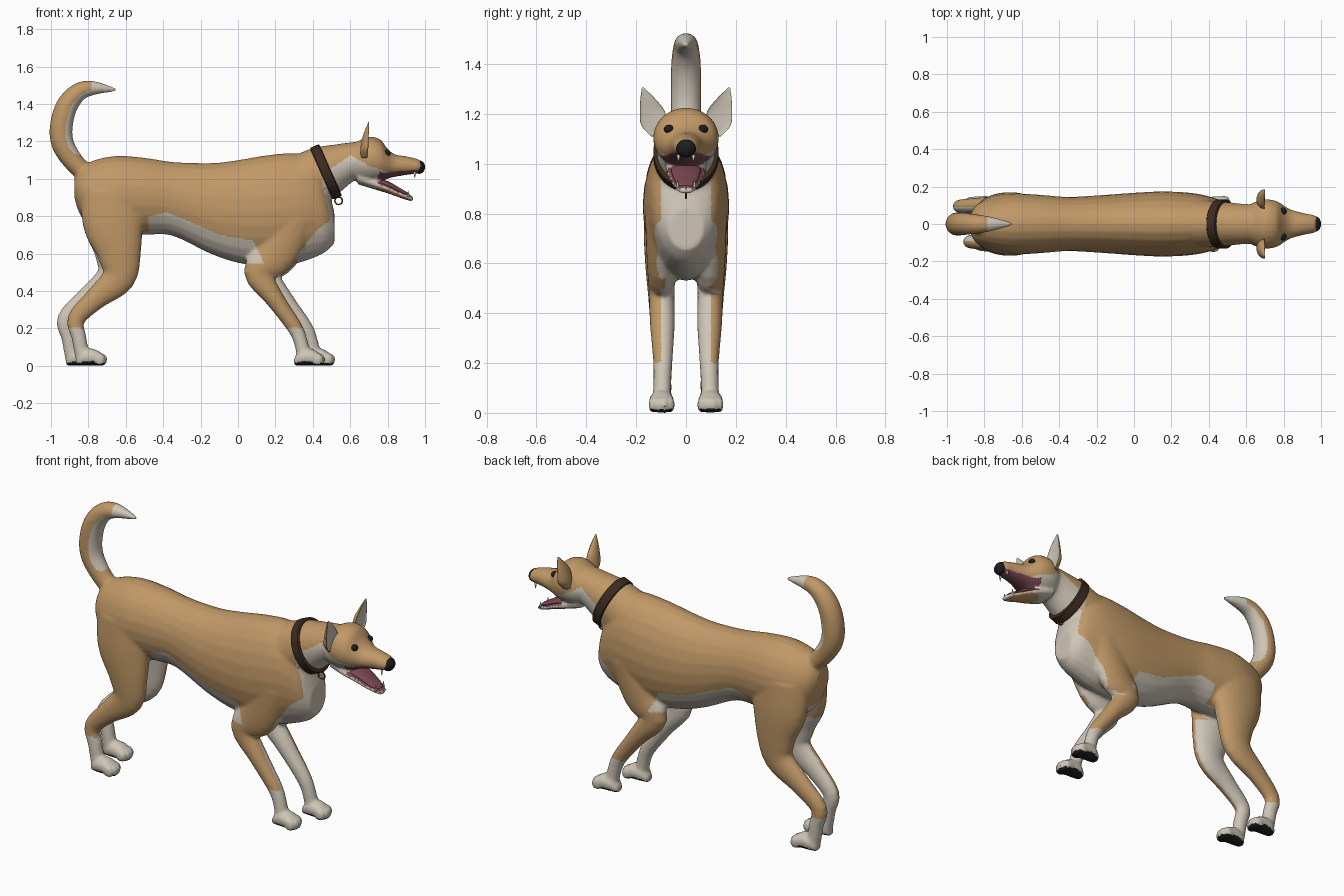
import bpy, bmesh, math
from mathutils import Vector, Matrix

cube = bpy.data.objects.get("Cube")
if cube:
    bpy.data.objects.remove(cube, do_unlink=True)


def make_material(name, colour):
    mat = bpy.data.materials.new(name)
    mat.use_nodes = True
    mat.diffuse_color = (*colour, 1)
    mat.node_tree.nodes["Principled BSDF"].inputs["Base Color"].default_value = (*colour, 1)
    return mat


tan = make_material("tan fur", (0.53, 0.315, 0.135))
cream = make_material("cream fur", (0.62, 0.56, 0.47))
black = make_material("black skin", (0.012, 0.012, 0.013))
pink = make_material("mouth pink", (0.2, 0.065, 0.085))
leather = make_material("brown leather", (0.045, 0.024, 0.015))
copper = make_material("copper ring", (0.16, 0.05, 0.03))
TAN, CREAM, BLACK, PINK = range(4)


def catmull(a, b, c, d, t):
    return [0.5 * (2 * q + (r - p) * t + (2 * p - 5 * q + 4 * r - s) * t * t
                   + (3 * q - p - 3 * r + s) * t ** 3) for p, q, r, s in zip(a, b, c, d)]


def refine(rings, steps=4):
    out = []
    for i in range(len(rings) - 1):
        quad = rings[max(i - 1, 0)], rings[i], rings[i + 1], rings[min(i + 2, len(rings) - 1)]
        out += [catmull(*quad, k / steps) for k in range(steps)]
    return out + [list(rings[-1])]


def skin(bm, loops):
    """Bridge loops of points into a closed tube."""
    rows = [[bm.verts.new(p) for p in loop] for loop in loops]
    n = len(rows[0])
    for a, b in zip(rows, rows[1:]):
        for i in range(n):
            j = (i + 1) % n
            bm.faces.new((a[i], a[j], b[j], b[i]))
    bm.faces.new(rows[0][::-1])
    bm.faces.new(rows[-1])


def tube(bm, rings, upright=False, n=24):
    """Loft of ellipses; each ring is x, y, z, radius in profile, radius across."""
    rings = refine(rings)
    loops = []
    for i, (x, y, z, r, w) in enumerate(rings):
        a, b = rings[max(i - 1, 0)], rings[min(i + 1, len(rings) - 1)]
        t = Vector((1, 0, 0)) if upright else Vector((b[0] - a[0], 0, b[2] - a[2])).normalized()
        up = Vector((-t.z, 0, t.x))
        loops.append([Vector((x, y, z)) + up * r * math.cos(k * math.tau / n)
                      + Vector((0, w * math.sin(k * math.tau / n), 0)) for k in range(n)])
    skin(bm, loops)


def slabs(bm, rows):
    """Loft of upright ellipses given as x, top, bottom, half width."""
    tube(bm, [(x, 0, (t + b) / 2, (t - b) / 2, w) for x, t, b, w in rows], True)


def ball(bm, centre, size):
    mat = Matrix.Translation(centre) @ Matrix.Diagonal((*size, 1))
    bmesh.ops.create_uvsphere(bm, u_segments=20, v_segments=12, radius=1, matrix=mat)


def finish(name, bm, *mats, rule=None):
    bmesh.ops.recalc_face_normals(bm, faces=bm.faces)
    mesh = bpy.data.meshes.new(name)
    bm.to_mesh(mesh)
    bm.free()
    for m in mats:
        mesh.materials.append(m)
    mesh.shade_smooth()
    if rule:
        for p in mesh.polygons:
            p.material_index = rule(p.center, p.normal)
    ob = bpy.data.objects.new(name, mesh)
    bpy.context.collection.objects.link(ob)
    return ob


def along(points, x):
    for (a, p), (b, q) in zip(points, points[1:]):
        if x <= b:
            return p + (q - p) * max(0, (x - a) / (b - a))
    return points[-1][1]


# Torso, neck, head and jaw
bm = bmesh.new()
slabs(bm, [(-.875, 1.0, .9, .05), (-.845, 1.05, .81, .1), (-.78, 1.095, .73, .135),
           (-.65, 1.122, .69, .162), (-.5, 1.112, .7, .156), (-.35, 1.09, .695, .145),
           (-.15, 1.083, .6, .156), (0, 1.1, .55, .167), (.15, 1.125, .53, .174),
           (.3, 1.137, .545, .167), (.4, 1.11, .575, .148), (.47, .99, .61, .12),
           (.515, .82, .655, .07)])
tube(bm, [(.25, 0, .92, .2, .14), (.37, 0, .99, .155, .128), (.47, 0, 1.04, .14, .12),
          (.58, 0, 1.085, .107, .108), (.66, 0, 1.1, .1, .105)])
slabs(bm, [(.6, 1.17, 1.03, .08), (.64, 1.2, .99, .115), (.7, 1.225, .98, .132),
           (.76, 1.21, .985, .124), (.8, 1.16, 1.0, .1), (.84, 1.13, 1.01, .077),
           (.9, 1.12, 1.02, .06), (.96, 1.105, 1.028, .048), (.987, 1.085, 1.04, .033)])
slabs(bm, [(.64, 1.04, .97, .085), (.74, 1.0, .94, .082), (.8, .972, .922, .07),
           (.87, .935, .897, .056), (.925, .91, .88, .036), (.938, .9, .885, .015)])

# Tail
tube(bm, [(-.8, 0, 1.02, .05, .05), (-.87, 0, 1.08, .053, .053), (-.935, 0, 1.18, .06, .06),
          (-.945, 0, 1.28, .061, .062), (-.915, 0, 1.39, .058, .06), (-.85, 0, 1.465, .049, .052),
          (-.77, 0, 1.485, .037, .04), (-.65, 0, 1.475, .008, .008)])

# Legs and paws; the legs on the two sides are staggered
hind = [(-.66, .075, .93, .18, .085), (-.665, .09, .76, .165, .08), (-.635, .1, .6, .118, .064),
        (-.64, .1, .47, .09, .052), (-.76, .1, .36, .06, .043), (-.865, .095, .25, .047, .037),
        (-.85, .095, .15, .039, .037), (-.83, .095, .04, .039, .037)]
fore = [(.3, .085, .8, .13, .08), (.2, .095, .6, .115, .062), (.11, .098, .5, .08, .052),
        (.195, .095, .36, .051, .05), (.3, .093, .21, .041, .039),
        (.335, .095, .13, .037, .036), (.355, .098, .04, .038, .037)]
for side in (-1, 1):
    for leg, shift, paw_x in ((hind, -.055, -.78), (fore, .055, .385)):
        def stagger(z):
            return shift * min(1, max(0, (.7 - z) / .4)) if side > 0 else 0
        tube(bm, [(x + stagger(z), side * y, z, r, w) for x, y, z, r, w in leg])
        px, py = paw_x + stagger(0), side * .098
        tube(bm, [(px + x, py, h / 2, h / 2, w) for x, h, w in
                  ((-.085, .04, .025), (-.05, .085, .045), (0, .092, .05),
                   (.04, .075, .05), (.065, .05, .035))], True)
        for k in (-1.5, -.5, .5, 1.5):
            ball(bm, (px + .058 - abs(k) * .012, py + k * .025, .033), (.03, .015, .033))

# Blend the parts into one skin
body = finish("body", bm)
blend = body.modifiers.new("blend", 'REMESH')
blend.mode = 'VOXEL'
blend.voxel_size = .0095
soften = body.modifiers.new("soften", 'SMOOTH')
soften.factor = .5
soften.iterations = 4
blended = bpy.data.meshes.new_from_object(
    body.evaluated_get(bpy.context.evaluated_depsgraph_get()))
body.modifiers.clear()
body.data = blended
blended.materials.clear()
for m in (tan, cream, black, pink):
    blended.materials.append(m)
blended.shade_smooth()

FACE = [(.45, 1.03), (.52, 1.07), (.6, 1.125), (.65, 1.1), (.7, 1.07), (.78, 1.045), (.86, 1.01)]
BELLY = [(-.48, .8), (-.38, .82), (-.2, .745), (-.1, .7), (.08, .67), (.14, .55)]
CHEST = [(.15, .48), (.275, .5), (.33, .61), (.425, .73), (.5, .78)]


def coat(c, n):
    x, y, z = c
    s = abs(y)
    inward = -n.y if y > 0 else n.y
    if z < .03 and n.z < -.5:
        return BLACK
    if x > .75 and ((z > .99 and n.z < -.6) or (z < 1.02 and n.z > .45)):
        return PINK
    if x < -.6 and z > 1.13:
        to_middle = Vector((-.74 - x, 0, 1.28 - z)).normalized()
        return CREAM if x > -.78 or n.dot(to_middle) > .4 else TAN
    if z < .2:
        return CREAM
    if x > .45 and z > .95:
        return CREAM if z < along(FACE, x) else TAN
    if x < -.48:
        inside = (inward > .15 and z < .68) or (s < .05 and n.z < -.3 and z < .8)
        return CREAM if inside else TAN
    if x > 0 and z < .48:
        return CREAM if s < .1 else TAN
    if x < .14:
        return CREAM if z < along(BELLY, x) and not (x > 0 and z < .55 and s > .09) else TAN
    front = x > .41 and s < .1 and z < .97 and n.x > .1
    under = z < .66 and (inward > .3 or s < .06)
    return CREAM if z < along(CHEST, x) or front or under else TAN


for p in blended.polygons:
    p.material_index = coat(p.center, p.normal)

# Ears: cupped cones, pale inside
for side, label in ((-1, "right"), (1, "left")):
    bm = bmesh.new()
    loops = []
    for x, y, z, d, w in refine([(.675, .115, 1.11, .03, .025), (.675, .13, 1.155, .042, .05),
                                 (.68, .135, 1.21, .034, .05), (.69, .153, 1.26, .022, .03),
                                 (.7, .173, 1.305, .003, .004)]):
        loop = []
        for k in range(24):
            co, si = math.cos(k * math.tau / 24), math.sin(k * math.tau / 24)
            loop.append((x + d * (co if co < 0 else -.25 * co) + d * .5, side * (y + w * si), z))
        loops.append(loop)
    skin(bm, loops)
    finish(label + "_ear", bm, tan, cream, rule=lambda c, n: int(n.x > .25))

    # Eye
    bm = bmesh.new()
    ball(bm, (.797, side * .068, 1.138), (.018, .02, .018))
    finish(label + "_eye", bm, black)

# Nose
bm = bmesh.new()
ball(bm, (.97, 0, 1.062), (.03, .041, .036))
finish("nose", bm, black)

# Tongue
bm = bmesh.new()
slabs(bm, [(.72, 1.01, .97, .06), (.8, .987, .95, .058), (.87, .948, .92, .046),
           (.91, .924, .905, .03), (.918, .917, .91, .012)])
finish("tongue", bm, pink)

# Canine teeth
bm = bmesh.new()
for side in (-1, 1):
    for x, y, z, flip in ((.945, .03, 1.02, math.pi), (.91, .034, .92, 0)):
        place = Matrix.Translation((x, side * y, z)) @ Matrix.Rotation(flip, 4, 'X')
        bmesh.ops.create_cone(bm, cap_ends=True, segments=10, radius1=.008, radius2=.001,
                              depth=.034, matrix=place)
finish("teeth", bm, cream)

# Collar band square to the neck
bm = bmesh.new()
axis = Vector((.27, 0, .12)).normalized()
up = Vector((-axis.z, 0, axis.x))
bands = []
for offset, grow in ((-.027, -.006), (-.023, 0), (.023, 0), (.027, -.006)):
    mid = Vector((.47, 0, 1.037)) + axis * offset
    bands.append([mid + up * (.151 + grow) * math.cos(k * math.tau / 40)
                  + Vector((0, (.131 + grow) * math.sin(k * math.tau / 40), 0)) for k in range(40)])
skin(bm, bands)
collar = finish("collar", bm, leather)
bpy.context.view_layer.objects.active = collar
collar.select_set(True)
bpy.ops.object.shade_smooth_by_angle(angle=math.radians(30))

# Collar ring
bpy.ops.mesh.primitive_torus_add(location=(.538, 0, .882), rotation=(math.pi / 2, 0, 0),
                                 major_radius=.02, minor_radius=.004,
                                 major_segments=24, minor_segments=8)
ring = bpy.context.object
ring.name = "collar_ring"
ring.data.materials.append(copper)
ring.data.shade_smooth()
